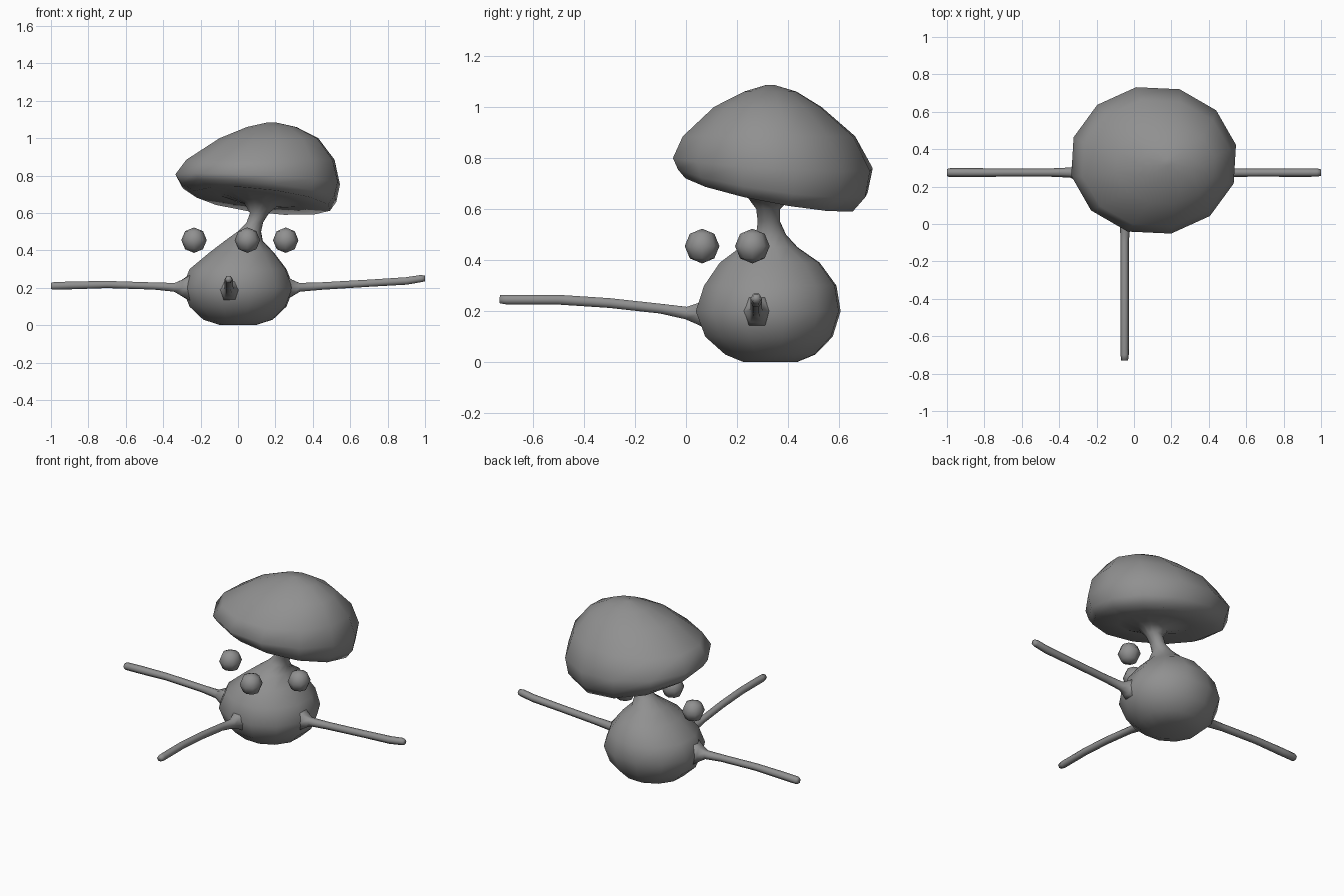
import bpy, bmesh, math
from mathutils import Vector

grey = bpy.data.materials.new("grey")
grey.diffuse_color = (0.28, 0.28, 0.28, 1)


def finish(bm, name):
    bmesh.ops.recalc_face_normals(bm, faces=bm.faces)
    mesh = bpy.data.meshes.new(name)
    bm.to_mesh(mesh)
    bm.free()
    mesh.materials.append(grey)
    for p in mesh.polygons:
        p.use_smooth = True
    obj = bpy.data.objects.new(name, mesh)
    bpy.context.collection.objects.link(obj)
    return obj


def skin(name, rings):
    """Bridge rings of points and close both ends."""
    bm = bmesh.new()
    loops = [[bm.verts.new(p) for p in ring] for ring in rings]
    n = len(loops[0])
    for a, b in zip(loops, loops[1:]):
        for i in range(n):
            j = (i + 1) % n
            bm.faces.new((a[i], a[j], b[j], b[i]))
    bm.faces.new(loops[0])
    bm.faces.new(loops[-1])
    return finish(bm, name)


def oval(cx, cy, z, rx, ry, tx=0.0, ty=0.0, n=12):
    """Oval ring whose height tips by tx along x and ty along y."""
    pts = []
    for i in range(n):
        a = math.radians(12) + i * math.tau / n
        c, s = math.cos(a), math.sin(a)
        pts.append((cx + rx * c, cy + ry * s, z + tx * c + ty * s))
    return pts


def limb(name, path, n=6):
    """Tapered tube through (x, y, z, radius) points."""
    pts = [Vector(p[:3]) for p in path]
    rings = []
    for i, p in enumerate(pts):
        d = (pts[min(i + 1, len(pts) - 1)] - pts[max(i - 1, 0)]).normalized()
        u = d.cross(Vector((0, 0, 1))).normalized()
        v = u.cross(d)
        r = path[i][3]
        rings.append([p + r * (u * math.cos(k * math.tau / n) + v * math.sin(k * math.tau / n))
                      for k in range(n)])
    return skin(name, rings)


# Round body, bent neck and tilted cap in one continuous skin
skin("body_neck_and_cap", [oval(*r) for r in [
    # body
    (0.00, 0.33, 0.002, 0.10, 0.11),
    (0.00, 0.33, 0.03, 0.19, 0.18),
    (0.00, 0.325, 0.10, 0.265, 0.255),
    (0.00, 0.322, 0.20, 0.305, 0.29),
    (0.00, 0.33, 0.30, 0.265, 0.265),
    (0.02, 0.328, 0.39, 0.175, 0.20),
    (0.03, 0.325, 0.45, 0.105, 0.115),
    # neck
    (0.06, 0.333, 0.50, 0.065, 0.06),
    (0.09, 0.325, 0.55, 0.045, 0.045),
    (0.115, 0.322, 0.60, 0.052, 0.048),
    (0.118, 0.318, 0.645, 0.09, 0.085, -0.01, -0.012),
    # underside and rim of the cap
    (0.115, 0.32, 0.675, 0.22, 0.20, -0.03, -0.04),
    (0.13, 0.33, 0.665, 0.37, 0.34, -0.04, -0.065),
    (0.11, 0.34, 0.71, 0.425, 0.38, -0.04, -0.055),
    (0.105, 0.34, 0.78, 0.45, 0.40, -0.022, -0.025),
    # dome of the cap
    (0.12, 0.325, 0.885, 0.405, 0.345),
    (0.165, 0.32, 1.0, 0.27, 0.215),
    (0.18, 0.33, 1.06, 0.135, 0.105),
    (0.18, 0.33, 1.085, 0.02, 0.02),
]])

# Three thin limbs, flared where they leave the body
limb("left_limb", [(-0.25, 0.28, 0.20, 0.085), (-0.30, 0.275, 0.20, 0.05),
                   (-0.34, 0.275, 0.203, 0.027), (-0.45, 0.275, 0.21, 0.022),
                   (-0.7, 0.275, 0.218, 0.022), (-0.9, 0.275, 0.213, 0.024),
                   (-0.99, 0.275, 0.21, 0.023), (-1.0, 0.275, 0.21, 0.018)])
limb("right_limb", [(0.24, 0.28, 0.20, 0.085), (0.29, 0.277, 0.20, 0.05),
                    (0.33, 0.275, 0.203, 0.027), (0.45, 0.275, 0.21, 0.023),
                    (0.7, 0.275, 0.225, 0.022), (0.9, 0.275, 0.237, 0.023),
                    (0.98, 0.275, 0.25, 0.022), (1.0, 0.275, 0.25, 0.017)])
limb("front_limb", [(-0.045, 0.11, 0.19, 0.09), (-0.045, 0.05, 0.19, 0.05),
                    (-0.047, 0.0, 0.193, 0.028), (-0.05, -0.1, 0.21, 0.022),
                    (-0.05, -0.3, 0.232, 0.022), (-0.05, -0.5, 0.245, 0.022),
                    (-0.05, -0.7, 0.245, 0.022), (-0.05, -0.73, 0.247, 0.018)])

# Floating round eyes
for name, x, y in (("left_eye", -0.235, 0.26), ("middle_eye", 0.05, 0.063), ("right_eye", 0.255, 0.26)):
    bm = bmesh.new()
    bmesh.ops.create_uvsphere(bm, u_segments=8, v_segments=4, radius=0.068)
    bmesh.ops.translate(bm, verts=bm.verts, vec=(x, y, 0.455))
    finish(bm, name)
